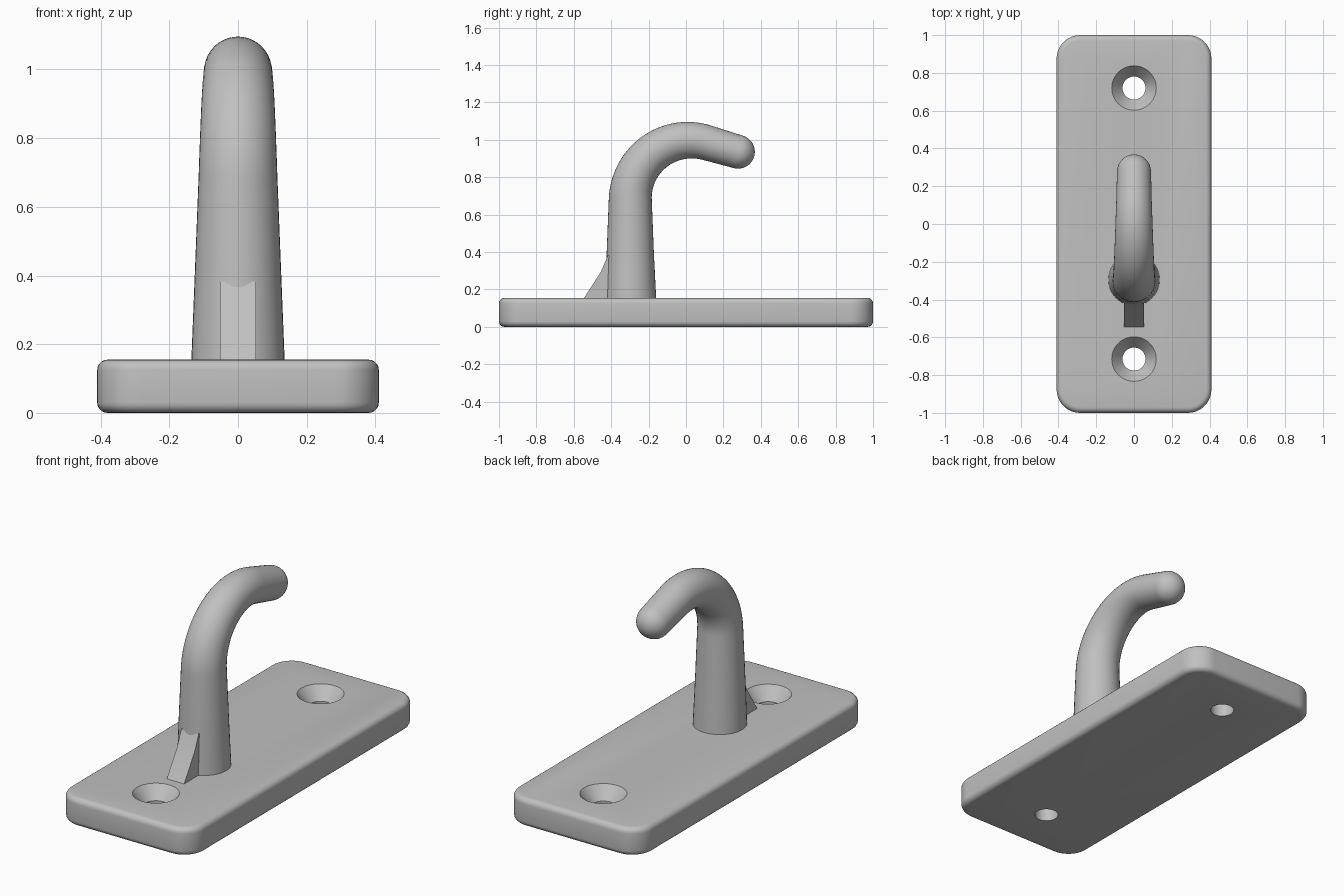
import bpy, bmesh
from math import sin, cos, pi, radians
from mathutils import Vector

if "Cube" in bpy.data.objects:
    bpy.data.objects.remove(bpy.data.objects["Cube"])

grey = bpy.data.materials.new("satin grey")
grey.use_nodes = True
colour = (0.53, 0.53, 0.53, 1)
grey.diffuse_color = colour
grey.node_tree.nodes["Principled BSDF"].inputs["Base Color"].default_value = colour

TOP = 0.155


def add_object(name, bm):
    bmesh.ops.recalc_face_normals(bm, faces=bm.faces)
    mesh = bpy.data.meshes.new(name)
    bm.to_mesh(mesh)
    bm.free()
    obj = bpy.data.objects.new(name, mesh)
    obj.data.materials.append(grey)
    bpy.context.collection.objects.link(obj)
    return obj


def activate(obj):
    bpy.ops.object.select_all(action="DESELECT")
    obj.select_set(True)
    bpy.context.view_layer.objects.active = obj


def smooth(obj):
    activate(obj)
    bpy.ops.object.shade_smooth_by_angle(angle=radians(32))


def loft(bm, rings):
    """Skin a list of equally sized point rings and cap both ends."""
    loops = [[bm.verts.new(p) for p in ring] for ring in rings]
    n = len(loops[0])
    for a, b in zip(loops, loops[1:]):
        for i in range(n):
            j = (i + 1) % n
            bm.faces.new((a[i], a[j], b[j], b[i]))
    bm.faces.new(loops[0][::-1])
    bm.faces.new(loops[-1])


# Plate: rounded corners, then a small fillet around both faces
bm = bmesh.new()
bmesh.ops.create_cube(bm, size=1)
for v in bm.verts:
    v.co = Vector((v.co.x * 0.82, v.co.y * 2, (v.co.z + 0.5) * TOP))
upright = [e for e in bm.edges if abs(e.verts[0].co.z - e.verts[1].co.z) > 0.1]
bmesh.ops.bevel(bm, geom=upright, offset=0.125, segments=10, profile=0.5, affect="EDGES")
rims = [e for e in bm.edges if abs(e.verts[0].co.z - e.verts[1].co.z) < 0.01]
bmesh.ops.bevel(bm, geom=rims, offset=0.03, segments=5, profile=0.5, affect="EDGES")
plate = add_object("base_plate", bm)

# Countersunk screw holes
for y in (-0.715, 0.72):
    bm = bmesh.new()
    profile = [(0.061, -0.1), (0.061, 0.085), (0.118, TOP), (0.118, 0.3)]
    loft(bm, [[(r * cos(2 * pi * i / 48), y + r * sin(2 * pi * i / 48), z)
               for i in range(48)] for r, z in profile])
    cutter = add_object("screw_hole_cutter", bm)
    cutter.hide_render = True
    activate(plate)
    mod = plate.modifiers.new("screw_hole", "BOOLEAN")
    mod.operation = "DIFFERENCE"
    mod.solver = "EXACT"
    mod.object = cutter
    bpy.ops.object.modifier_apply(modifier=mod.name)
    bpy.data.objects.remove(cutter)
smooth(plate)

# Hook: (y, z, radius, tilt) stations up the stem, round the bend, to a domed tip
stations = [(-0.295, TOP - 0.03, 0.137, 0), (-0.298, 0.4, 0.126, 0)]
steps, sweep, bend = 28, radians(108), 0.318
for i in range(steps + 1):
    a = sweep * i / steps
    stations.append((0.02 - bend * cos(a), 0.68 + bend * sin(a), 0.115 - 0.021 * i / steps, a))
tip, tip_radius = Vector((0.278, 0.936)), 0.09
for i in range(11):
    a = radians(88) * i / 10
    reach = tip + tip_radius * sin(a) * Vector((sin(sweep), cos(sweep)))
    stations.append((reach.x, reach.y, tip_radius * cos(a), sweep))

bm = bmesh.new()
rings = []
for y, z, r, tilt in stations:
    outward = Vector((0, -cos(tilt), sin(tilt)))
    rings.append([Vector((0, y, z)) + r * (cos(t) * outward + sin(t) * Vector((1, 0, 0)))
                  for t in (2 * pi * k / 40 for k in range(40))])
loft(bm, rings)
smooth(add_object("hook", bm))

# Sloping rib bracing the stem
side = [(-0.545, TOP - 0.01), (-0.545, TOP), (-0.455, 0.295), (-0.418, 0.382),
        (-0.36, 0.382), (-0.36, TOP - 0.01)]
bm = bmesh.new()
loft(bm, [[(x, y, z) for y, z in side] for x in (-0.053, 0.053)])
smooth(add_object("support_rib", bm))
